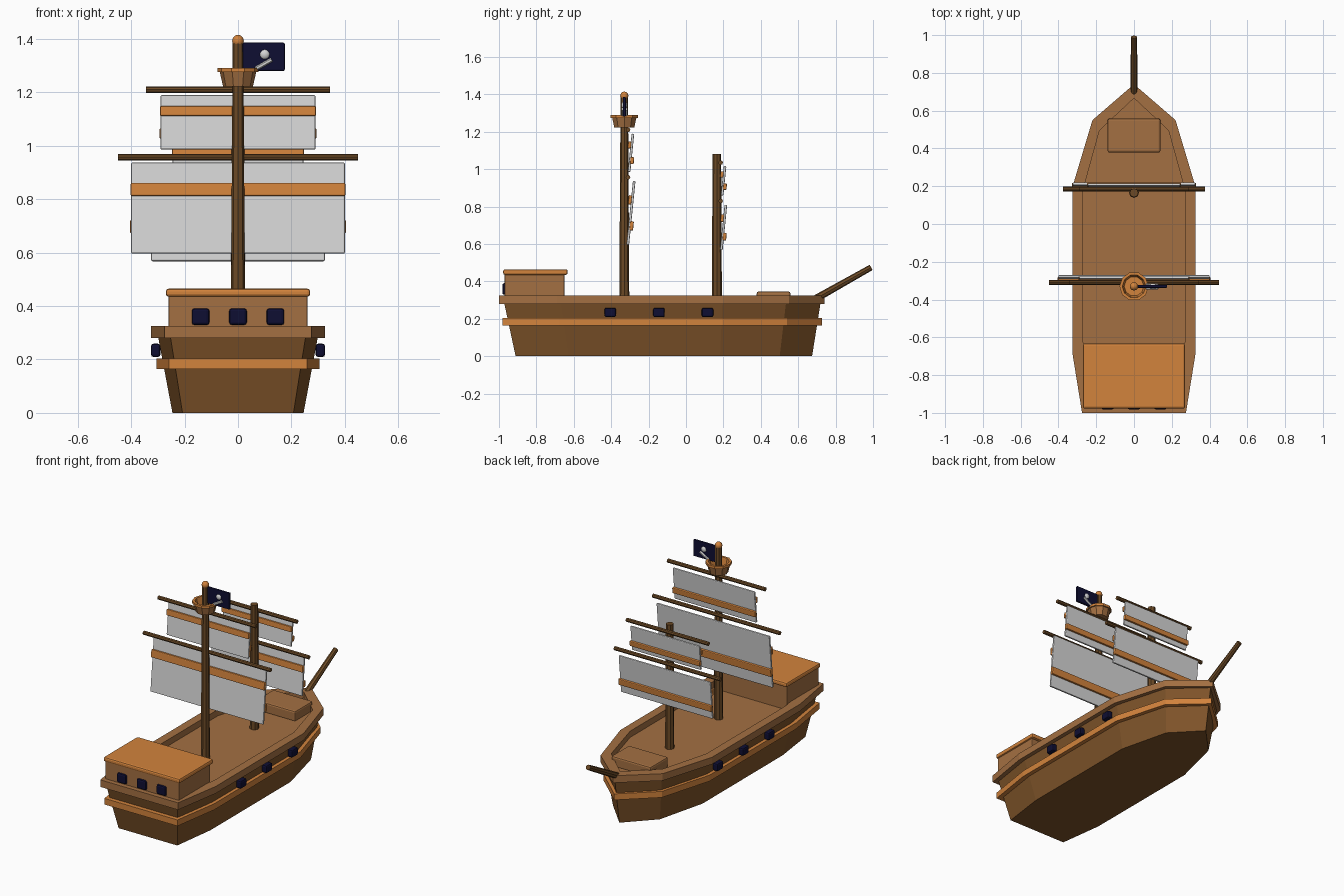
import bpy, bmesh
from math import atan2
from mathutils import Vector, Matrix

cube = bpy.data.objects.get("Cube")
if cube:
    bpy.data.objects.remove(cube)


def material(name, rgb):
    lin = [(c / 255 / 12.92) if c < 11 else ((c / 255 + 0.055) / 1.055) ** 2.4 for c in rgb]
    m = bpy.data.materials.new(name)
    m.use_nodes = True
    m.diffuse_color = (*lin, 1)
    m.node_tree.nodes["Principled BSDF"].inputs["Base Color"].default_value = (*lin, 1)
    return m


HULL = material("hull brown", (126, 83, 41))
DECK = material("deck brown", (164, 112, 66))
SPAR = material("spar brown", (108, 74, 38))
TRIM = material("trim orange", (210, 131, 60))
SAIL = material("sail grey", (214, 214, 214))
NAVY = material("navy", (14, 14, 50))


def make(name, bm, *mats):
    bmesh.ops.recalc_face_normals(bm, faces=bm.faces)
    me = bpy.data.meshes.new(name)
    bm.to_mesh(me)
    bm.free()
    for m in mats:
        me.materials.append(m)
    ob = bpy.data.objects.new(name, me)
    bpy.context.scene.collection.objects.link(ob)
    return ob


def box(name, centre, size, mat, bevel=0.006, tilt=0.0):
    bm = bmesh.new()
    bmesh.ops.create_cube(bm, size=1)
    bmesh.ops.scale(bm, vec=size, verts=bm.verts)
    ob = make(name, bm, mat)
    ob.location = centre
    ob.rotation_euler.x = tilt
    if bevel:
        mod = ob.modifiers.new("soft edge", "BEVEL")
        mod.width = bevel
        mod.segments = 2
    return ob


def rod(name, a, b, r1, r2, mat, sides=8):
    a, b = Vector(a), Vector(b)
    bm = bmesh.new()
    bmesh.ops.create_cone(bm, cap_ends=True, segments=sides, radius1=r1, radius2=r2,
                          depth=(b - a).length)
    rot = (b - a).to_track_quat("Z", "Y").to_matrix().to_4x4()
    bm.transform(Matrix.Translation((a + b) / 2) @ rot)
    return make(name, bm, mat)


def ball(name, centre, scale, mat):
    bm = bmesh.new()
    bmesh.ops.create_uvsphere(bm, u_segments=12, v_segments=8, radius=1)
    bmesh.ops.scale(bm, vec=scale, verts=bm.verts)
    bmesh.ops.translate(bm, vec=centre, verts=bm.verts)
    ob = make(name, bm, mat)
    for p in ob.data.polygons:
        p.use_smooth = True
    return ob


# Deck plan, mirrored across the centre line
half = [(0.275, -1.0), (0.325, -0.69), (0.325, 0.2), (0.22, 0.55)]
plan = half + [(0, 0.74)] + [(-x, y) for x, y in reversed(half)]


def loft(name, rings, mats, closed=False):
    """Skin rings given as (x scale, y scale, z); closed joins last to first."""
    bm = bmesh.new()
    loops = [[bm.verts.new((x * sx, y * sy, z)) for x, y in plan] for sx, sy, z in rings]
    pairs = list(zip(loops, loops[1:]))
    if closed:
        pairs.append((loops[-1], loops[0]))
    else:
        bm.faces.new(loops[0])
        bm.faces.new(loops[-1])
    n = len(plan)
    for lo, hi in pairs:
        for i in range(n):
            j = (i + 1) % n
            bm.faces.new((lo[i], lo[j], hi[j], hi[i]))
    return make(name, bm, *mats)


# Hull, with its top face as the deck
hull = loft("hull", [(0.755, 0.911, 0), (0.92, 0.972, 0.285)], [HULL, DECK])
for p in hull.data.polygons:
    p.material_index = int(p.normal.z > 0.9)

# Trim band and rail round the hull
loft("hull_band", [(0.94, 0.982, 0.165), (0.94, 0.982, 0.204),
                   (0.86, 0.94, 0.204), (0.86, 0.94, 0.165)], [TRIM], True)
loft("rail", [(1, 1, 0.28), (1, 1, 0.325), (0.83, 0.9, 0.325), (0.83, 0.9, 0.28)], [DECK], True)

# Cabin, roof and hatch
box("cabin", (0, -0.81, 0.36), (0.52, 0.32, 0.16), DECK, 0.004)
box("cabin_roof", (0, -0.805, 0.45), (0.54, 0.345, 0.03), TRIM, 0.01)
box("hatch", (0, 0.468, 0.312), (0.28, 0.18, 0.068), DECK, 0.01)

# Windows and portholes
for i in (-1, 0, 1):
    box("stern_window", (0.14 * i, -0.97, 0.36), (0.066, 0.024, 0.062), NAVY, 0.01)
    for side, label in ((1, "left"), (-1, "right")):
        box(label + "_porthole", (side * 0.308, -0.145 + 0.26 * i, 0.234),
            (0.036, 0.062, 0.05), NAVY, 0.01)

# Masts and bowsprit
rod("main_mast", (0, -0.33, 0.28), (0, -0.33, 1.385), 0.027, 0.02, SPAR)
rod("fore_mast", (0, 0.165, 0.28), (0, 0.165, 1.08), 0.027, 0.023, SPAR)
rod("bowsprit", (0, 0.68, 0.3), (0, 0.99, 0.475), 0.02, 0.016, SPAR)
ball("mast_cap", (0, -0.33, 1.392), (0.022, 0.022, 0.023), TRIM)

# Crow's nest: tapered bucket, floor and rim
bm = bmesh.new()
profile = [(0.0, 1.222), (0.056, 1.222), (0.068, 1.275), (0.077, 1.275),
           (0.077, 1.291), (0.062, 1.291), (0.052, 1.245), (0.0, 1.245)]
verts = [bm.verts.new((r, 0, z)) for r, z in profile]
edges = [bm.edges.new(e) for e in zip(verts, verts[1:])]
bmesh.ops.spin(bm, geom=verts + edges, cent=(0, 0, 0), axis=(0, 0, 1),
               angle=6.2831853, steps=10)
bmesh.ops.remove_doubles(bm, verts=bm.verts, dist=0.0005)
nest = make("lookout_basket", bm, DECK, TRIM)
nest.location.y = -0.33
for p in nest.data.polygons:
    p.material_index = int(p.normal.z > 0.1 or p.center.z > 1.277)


# Each sail hangs from a yard and carries one strip on either face
def rig(name, mast_y, yard_z, yard_half, half_width, bottom, top):
    yard_y = mast_y + 0.02
    rod(name + "_yard", (-yard_half, yard_y, yard_z), (yard_half, yard_y, yard_z),
        0.0125, 0.0125, SPAR)
    height = top - bottom
    lean = -0.1
    mid = Vector((0, mast_y + 0.036, (top + bottom) / 2))
    box(name + "_sail", mid, (half_width * 2, 0.014, height), SAIL, 0.005, lean)
    turn = Matrix.Rotation(lean, 3, "X")
    aft = mid + turn @ Vector((0, -0.012, height * 0.2))
    fore = mid + turn @ Vector((0, 0.01, -height * 0.2))
    strip = 0.02 + height * 0.085
    box(name + "_aft_strip", aft, (half_width * 2 + 0.004, 0.018, strip), TRIM, 0.005, lean)
    box(name + "_fore_strip", fore, (half_width * 2 + 0.008, 0.02, strip), TRIM, 0.005, lean)


rig("main_lower", -0.33, 0.957, 0.45, 0.4, 0.595, 0.938)
rig("main_upper", -0.33, 1.21, 0.345, 0.29, 0.985, 1.19)
rig("fore_lower", 0.165, 0.83, 0.375, 0.325, 0.567, 0.81)
rig("fore_upper", 0.165, 1.035, 0.29, 0.245, 0.86, 1.018)

# Flag with a pale emblem on both faces
box("flag", (0.096, -0.33, 1.333), (0.158, 0.016, 0.105), NAVY, 0.004)
ball("flag_skull", (0.1, -0.33, 1.342), (0.021, 0.016, 0.021), SAIL)
for side in (-1, 1):
    y = -0.33 + side * 0.009
    rod("flag_bone", (0.066, y, 1.288), (0.126, y, 1.322), 0.008, 0.008, SAIL, 6)
